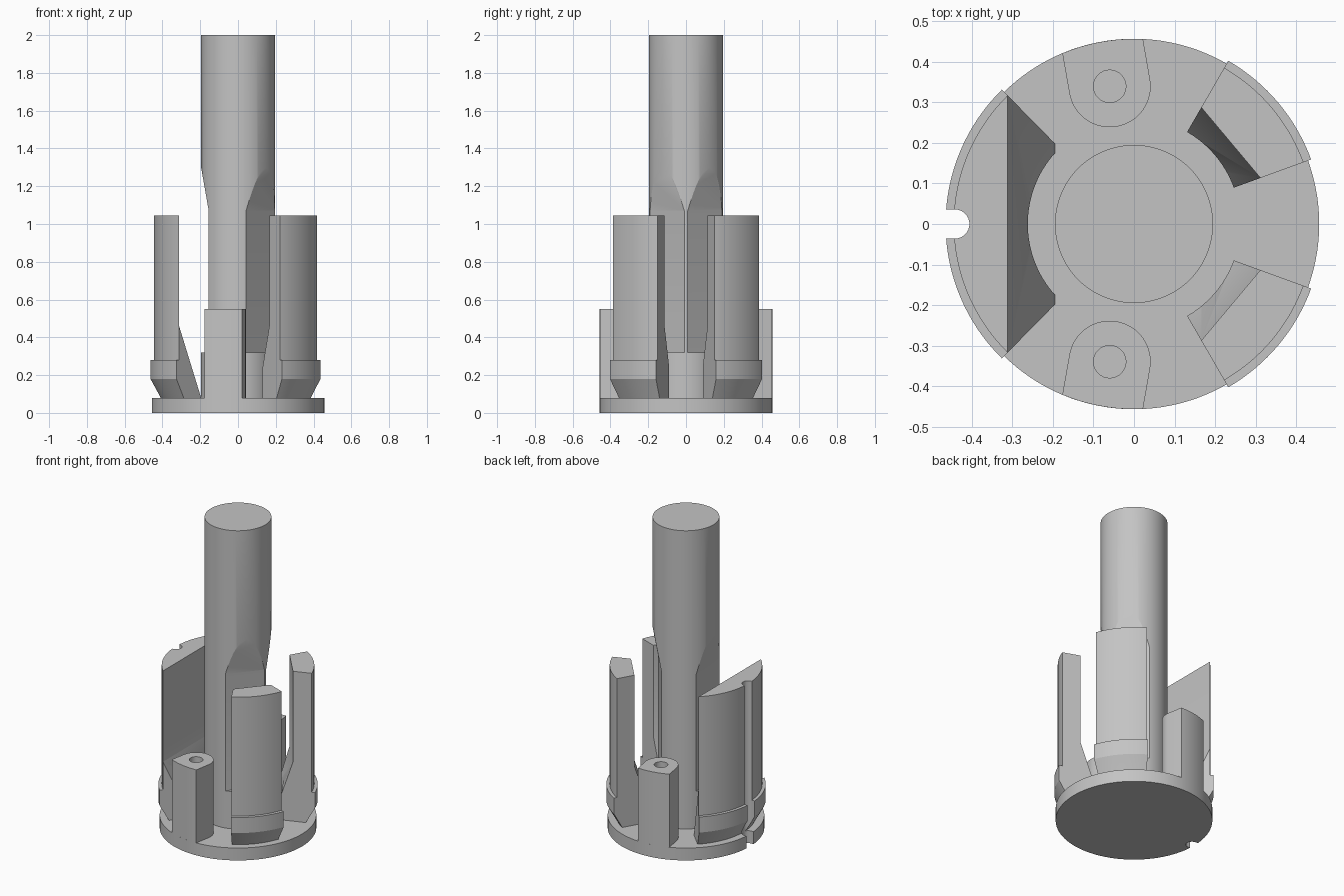
import bpy
import bmesh
from math import cos, sin, pi, radians
from mathutils import Matrix

cube = bpy.data.objects.get("Cube")
if cube:
    bpy.data.objects.remove(cube, do_unlink=True)

GREY = bpy.data.materials.new("light_grey")
GREY.use_nodes = True
colour = (0.55, 0.55, 0.55, 1)
GREY.diffuse_color = colour
GREY.node_tree.nodes["Principled BSDF"].inputs["Base Color"].default_value = colour


def make(name, bm, turn=0):
    bmesh.ops.recalc_face_normals(bm, faces=bm.faces)
    bm.transform(Matrix.Rotation(radians(turn), 4, 'Z'))
    mesh = bpy.data.meshes.new(name)
    bm.to_mesh(mesh)
    bm.free()
    mesh.materials.append(GREY)
    obj = bpy.data.objects.new(name, mesh)
    bpy.context.collection.objects.link(obj)
    return obj


def prism(name, points, direction, turn=0):
    """Extrude a closed outline of 3D points along a direction."""
    bm = bmesh.new()
    face = bm.faces.new([bm.verts.new(p) for p in points])
    new = bmesh.ops.extrude_face_region(bm, geom=[face])["geom"]
    verts = [g for g in new if isinstance(g, bmesh.types.BMVert)]
    bmesh.ops.translate(bm, verts=verts, vec=direction)
    return make(name, bm, turn)


def disc(name, radius, z0, z1, x=0, turn=0, sides=128):
    ring = [(x + radius * cos(2 * pi * i / sides),
             radius * sin(2 * pi * i / sides), z0) for i in range(sides)]
    return prism(name, ring, (0, 0, z1 - z0), turn)


def side_cutter(profile, turn):
    """Wide cutter from a (distance, height) profile, facing a bearing."""
    return prism("cutter", [(d, -1, z) for d, z in profile], (0, 2, 0), turn)


def box(x0, x1, half, z0, z1, turn):
    outline = [(x0, -half, z0), (x1, -half, z0), (x1, half, z0), (x0, half, z0)]
    return prism("cutter", outline, (0, 0, z1 - z0), turn)


def combine(obj, tool, operation='DIFFERENCE'):
    mod = obj.modifiers.new("cut", 'BOOLEAN')
    mod.operation = operation
    mod.solver = 'EXACT'
    mod.object = tool
    bpy.context.view_layer.objects.active = obj
    bpy.ops.object.modifier_apply(modifier=mod.name)
    bpy.data.objects.remove(tool, do_unlink=True)


def sector(name, profile, half_angle, turn, steps=32):
    """Revolve a closed (radius, height) profile through a limited arc."""
    bm = bmesh.new()
    rings = []
    for i in range(steps + 1):
        a = radians(half_angle) * (2 * i / steps - 1)
        rings.append([bm.verts.new((r * cos(a), r * sin(a), z)) for r, z in profile])
    n = len(profile)
    for a, b in zip(rings, rings[1:]):
        for k in range(n):
            bm.faces.new((a[k], a[(k + 1) % n], b[(k + 1) % n], b[k]))
    bm.faces.new(rings[0])
    bm.faces.new(rings[-1])
    return make(name, bm, turn)


def cut_key_slot(obj):
    combine(obj, disc("cutter", 0.036, -0.1, 1.2, x=0.442, turn=180, sides=32))
    combine(obj, box(0.442, 0.6, 0.036, -0.1, 1.2, 180))


parts = []

# Base plate with key slot
base = disc("base_plate", 0.457, 0, 0.08)
cut_key_slot(base)
parts.append(base)

# Central shaft with three relieved flats facing the posts
BEARINGS = {"left_front_post": (-40, 20), "left_back_post": (40, 20),
            "right_post": (180, 45.5)}
shaft = disc("central_shaft", 0.195, 0.07, 2)
flat = [(0.155, 0.32), (0.155, 1.07), (0.199, 1.32), (0.5, 1.32), (0.5, 0.32)]
for bearing, _ in BEARINGS.values():
    combine(shaft, side_cutter(flat, bearing))
parts.append(shaft)

# Posts: collared outside, flat inside with a sloping foot
outer = [(0.262, 0.07), (0.405, 0.07), (0.41, 0.08), (0.465, 0.18),
         (0.465, 0.28), (0.445, 0.28), (0.445, 1.045), (0.262, 1.045)]
inner = [(-0.1, 0.04), (0.183, 0.04), (0.312, 0.46), (0.312, 1.2), (-0.1, 1.2)]
for name, (bearing, half) in BEARINGS.items():
    post = sector(name, outer, half, bearing)
    combine(post, side_cutter(inner, bearing))
    if name == "right_post":
        cut_key_slot(post)
    parts.append(post)

# Screw bosses: round inside, straight sides, trimmed to the plate rim
for name, turn in (("front_boss", -100), ("back_boss", 100)):
    arc = [radians(90 + 180 * i / 32) for i in range(33)]
    outline = [(0.345 + 0.101 * cos(a), 0.101 * sin(a), 0.07) for a in arc]
    outline += [(0.6, -0.101, 0.07), (0.6, 0.101, 0.07)]
    boss = prism(name, outline, (0, 0, 0.48), turn)
    combine(boss, disc("cutter", 0.4568, 0, 1), 'INTERSECT')
    combine(boss, disc("cutter", 0.04, 0.25, 1, x=0.345, turn=turn, sides=32))
    parts.append(boss)

# Smooth round walls, sharp edges
bpy.ops.object.select_all(action='DESELECT')
for part in parts:
    part.select_set(True)
bpy.context.view_layer.objects.active = parts[0]
bpy.ops.object.shade_smooth_by_angle(angle=radians(20))
